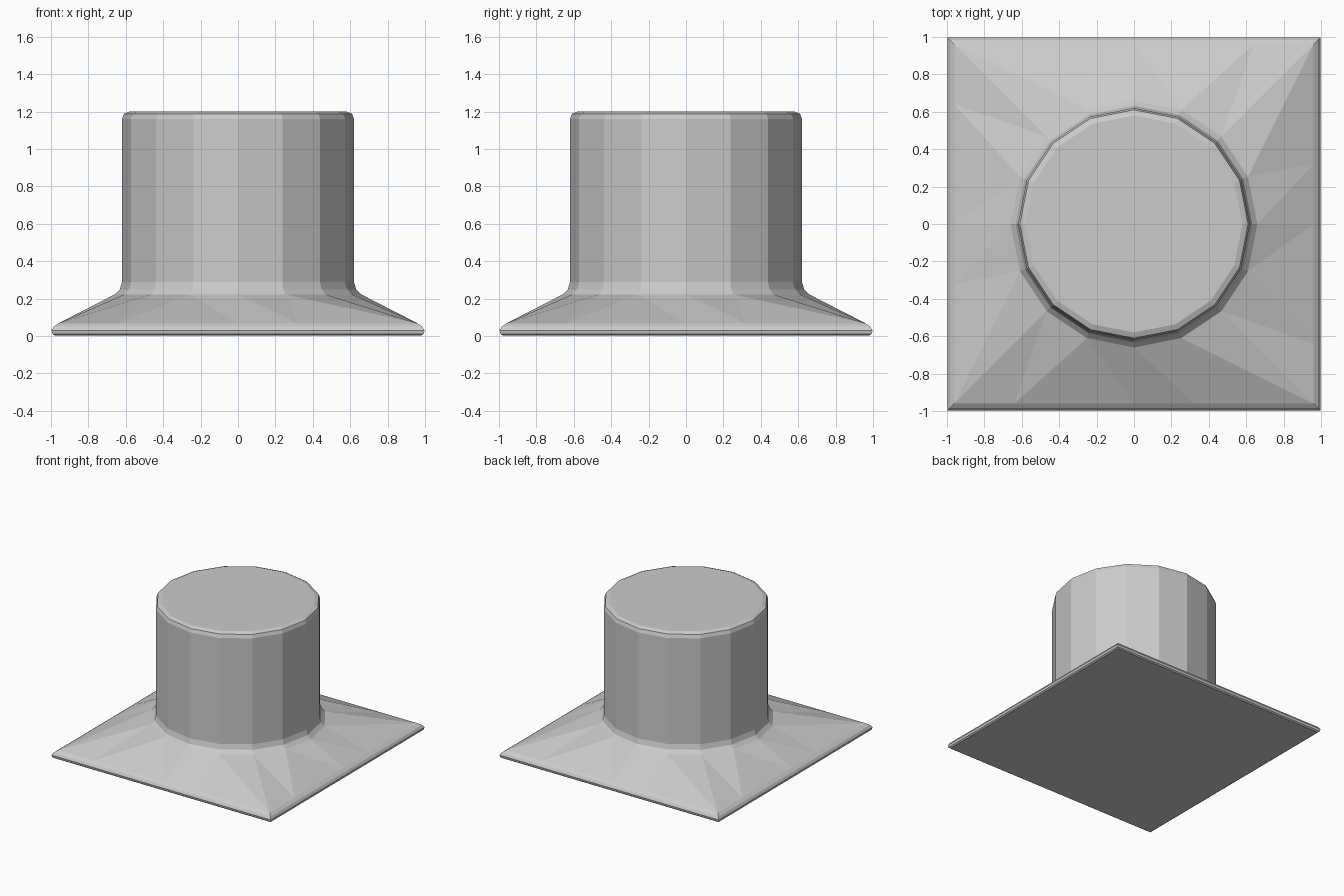
import bpy, bmesh, math

if "Cube" in bpy.data.objects:
    bpy.data.objects.remove(bpy.data.objects["Cube"])

SIDES = 16   # facets of the round crown
CELLS = 6    # segments along each side of the square brim

bm = bmesh.new()


def circle_ring(r, z):
    return [bm.verts.new((r * math.cos(2 * math.pi * i / SIDES),
                          r * math.sin(2 * math.pi * i / SIDES), z)) for i in range(SIDES)]


def square_ring(h, z):
    # starts at (h, 0) and runs counter-clockwise
    pts = []
    for q in range(4):
        c, s = round(math.cos(q * math.pi / 2)), round(math.sin(q * math.pi / 2))
        for i in range(CELLS):
            x, y = h, h * (2 * i / CELLS - 1)
            pts.append((c * x - s * y, s * x + c * y, z))
    k = CELLS // 2
    return [bm.verts.new(p) for p in pts[k:] + pts[:k]]


def join(low, high):
    n = len(low)
    for i in range(n):
        j = (i + 1) % n
        bm.faces.new((low[i], low[j], high[j], high[i]))


def angle(ring, i):
    if i >= len(ring):
        return 2 * math.pi
    v = ring[i].co
    return math.atan2(v.y, v.x) % (2 * math.pi)


def blend(low, high):
    # triangle strip between rings with different point counts
    i = j = 0
    while i < len(low) or j < len(high):
        a, b = low[i % len(low)], high[j % len(high)]
        if j >= len(high) or (i < len(low) and angle(low, i + 1) <= angle(high, j + 1) + 1e-5):
            i += 1
            bm.faces.new((a, low[i % len(low)], b))
        else:
            j += 1
            bm.faces.new((a, high[j % len(high)], b))


# square brim with a rounded edge
brim = [square_ring(h, z) for h, z in
        [(0.982, 0.004), (0.993, 0.012), (0.997, 0.03), (0.985, 0.05), (0.96, 0.068)]]
# fillet, upright wall and rounded top rim
crown = [circle_ring(r, z) for r, z in
         [(0.66, 0.222), (0.632, 0.25), (0.62, 0.29), (0.62, 1.16), (0.61, 1.188), (0.58, 1.2)]]
for rings in (brim, crown):
    for low, high in zip(rings, rings[1:]):
        join(low, high)

# sloped skirt from square to round, then the end caps
blend(brim[-1], crown[0])
bm.faces.new(crown[-1])
bm.faces.new(brim[0][::-1])

bmesh.ops.recalc_face_normals(bm, faces=bm.faces)
mesh = bpy.data.meshes.new("square_base_pillar")
bm.to_mesh(mesh)
bm.free()
bpy.context.collection.objects.link(bpy.data.objects.new("square_base_pillar", mesh))
